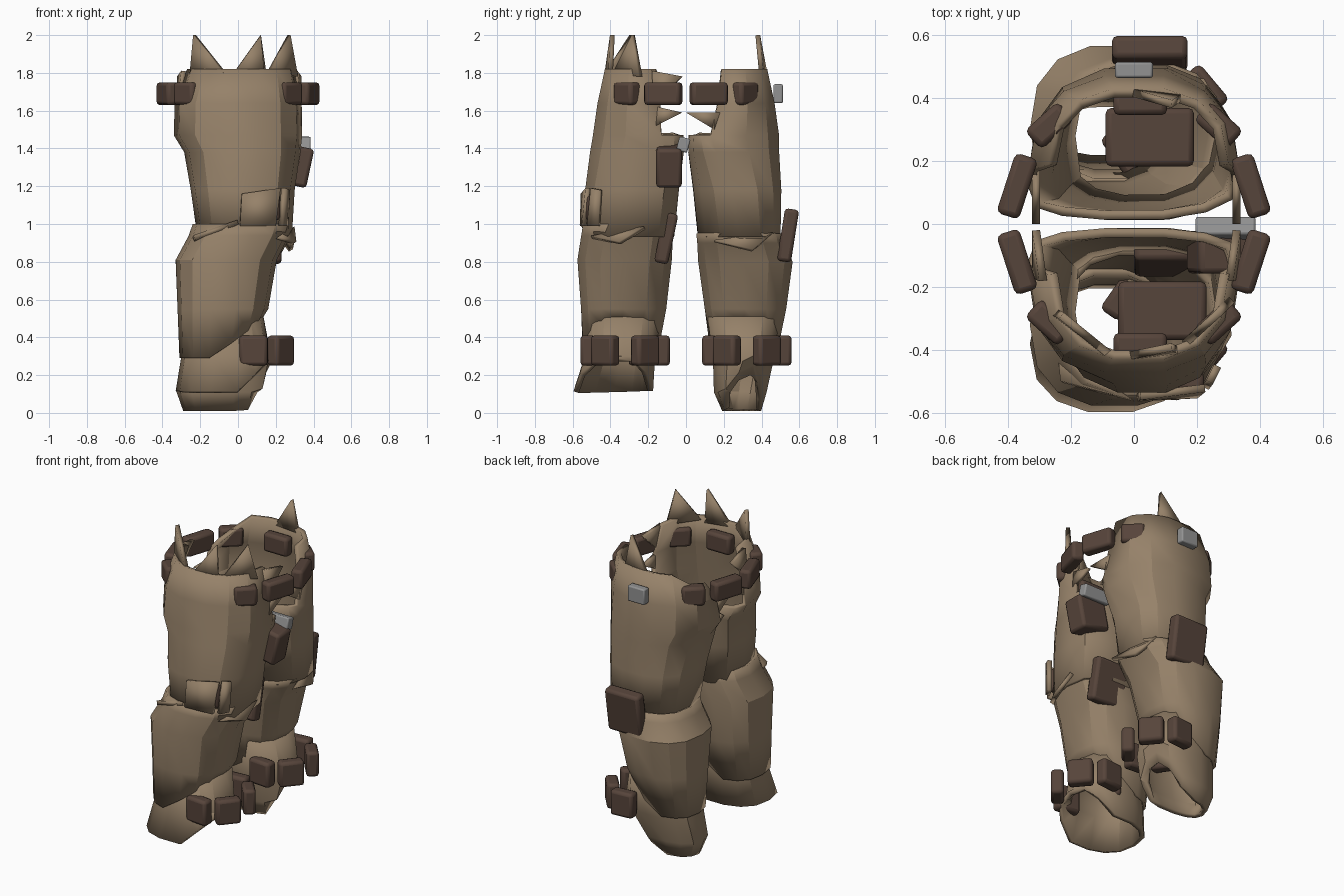
import bpy, bmesh, math
from mathutils import Matrix

if "Cube" in bpy.data.objects:
    bpy.data.objects.remove(bpy.data.objects["Cube"])


def material(name, rgb):
    m = bpy.data.materials.new(name)
    m.diffuse_color = (*rgb, 1)
    m.use_nodes = True
    m.node_tree.nodes["Principled BSDF"].inputs["Base Color"].default_value = m.diffuse_color
    return m


TAN = material("tan cloth", (0.305, 0.222, 0.142))
BROWN = material("dark leather", (0.094, 0.058, 0.043))
GREY = material("grey metal", (0.29, 0.29, 0.29))
SEG = 7  # segments on each half of a cloth ring


def finish(name, bm, mat, thick=0.0, bevel=0.0):
    me = bpy.data.meshes.new(name)
    bm.to_mesh(me)
    bm.free()
    ob = bpy.data.objects.new(name, me)
    bpy.context.collection.objects.link(ob)
    me.materials.append(mat)
    if thick:
        s = ob.modifiers.new("thickness", 'SOLIDIFY')
        s.thickness, s.offset = thick, -1
    if bevel:
        b = ob.modifiers.new("bevel", 'BEVEL')
        b.width, b.segments = bevel, 2
    bpy.ops.object.select_all(action='DESELECT')
    ob.select_set(True)
    bpy.context.view_layer.objects.active = ob
    bpy.ops.object.shade_smooth_by_angle(angle=math.radians(28))
    return ob


def spow(v, e):
    return math.copysign(abs(v) ** e, v)


def sleeve(name, side, rings, open_above=9.0, hem=None, square=(0.8, 0.8)):
    """Cloth tube from rings (z, x0, x1, y_outer, y_mid, y_inner).
    side is -1 or 1; inner faces above open_above are left out.
    hem = (start, slope, y share) cuts the lower edge at a slant.
    square = roundness of the inner right and inner left corners."""
    bm = bmesh.new()
    loops = []
    for z, x0, x1, yo, ym, yi in rings:
        loop = []
        for i in range(2 * SEG):
            a = math.pi * i / SEG
            c, s = spow(math.cos(a), 0.85), math.sin(a)
            s = spow(s, 0.8 if s >= 0 else square[0 if c > 0 else 1])
            x = (x0 + x1) / 2 + (x1 - x0) / 2 * c
            y = ym + (yo - ym) * s if s >= 0 else ym + (ym - yi) * s
            zz = z
            if hem:
                along = x + hem[2] * (y - 0.32) - hem[0]
                zz = max(z, rings[-1][0] + hem[1] * max(0, along))
            elif z > 1.8 and side > 0 and x < -0.2:
                zz = z - 1.4 * (-0.2 - x)  # torn low corner of the waist
            loop.append(bm.verts.new((x, side * y, zz)))
        loops.append(loop)
    n = 2 * SEG
    for k in range(len(loops) - 1):
        up, low = loops[k], loops[k + 1]
        for i in range(n):
            if i >= SEG and rings[k][0] > open_above:
                continue
            j = (i + 1) % n
            # skip cloth that lies wholly below the slanted hem
            if up[i].co.z - low[i].co.z < 0.004 and up[j].co.z - low[j].co.z < 0.004:
                continue
            f = (up[i], low[i], low[j], up[j])
            bm.faces.new(f if side > 0 else f[::-1])
    loose = [v for v in bm.verts if not v.link_faces]
    bmesh.ops.delete(bm, geom=loose, context='VERTS')
    return finish(name, bm, TAN, 0.03)


def shard(name, *pts, thick=0.025):
    """Torn flap of cloth."""
    bm = bmesh.new()
    bm.faces.new([bm.verts.new(p) for p in pts])
    ob = finish(name, bm, TAN, thick)
    ob.modifiers["thickness"].offset = 0


def box(name, loc, size, rot=(0, 0, 0), mat=BROWN, bevel=0.018):
    bm = bmesh.new()
    bmesh.ops.create_cube(bm, size=1)
    bmesh.ops.scale(bm, vec=size, verts=bm.verts)
    for ax, ang in zip("XYZ", rot):
        bmesh.ops.rotate(bm, verts=bm.verts, matrix=Matrix.Rotation(math.radians(ang), 3, ax))
    bmesh.ops.translate(bm, vec=loc, verts=bm.verts)
    finish(name, bm, mat, bevel=bevel)


# thighs, open on the inner side above the crotch
for side, label, d, sq in ((-1, "near", 0.0, (0.6, 0.5)), (1, "far", -0.03, (0.95, 0.5))):
    sleeve(label + "_thigh", side, [
        (1.82, -0.27, 0.30, 0.435, 0.16 - d, 0.14),
        (1.64, -0.335, 0.335, 0.475, 0.14 - d, 0.08),
        (1.47, -0.34, 0.34, 0.50, 0.13, 0.012),
        (1.38, -0.285, 0.33, 0.515 + d / 2, 0.16, 0.01),
        (1.18, -0.25, 0.30, 0.54 + d, 0.24, 0.035),
        (0.93, -0.215, 0.285, 0.535 + d, 0.28, 0.06),
    ], open_above=1.5, square=sq)

# lower legs with bulging knees
sleeve("near_shin", -1, [
    (1.0, -0.24, 0.285, 0.55, 0.29, 0.065), (0.94, -0.26, 0.27, 0.56, 0.29, 0.065),
    (0.81, -0.33, 0.205, 0.58, 0.32, 0.07), (0.55, -0.32, 0.16, 0.56, 0.33, 0.10),
    (0.29, -0.31, 0.12, 0.55, 0.34, 0.15)], hem=(-0.14, 0.75, 0))
sleeve("far_shin", 1, [
    (0.95, -0.24, 0.285, 0.52, 0.28, 0.05), (0.90, -0.26, 0.26, 0.53, 0.28, 0.055),
    (0.80, -0.33, 0.205, 0.57, 0.30, 0.06), (0.55, -0.32, 0.15, 0.535, 0.31, 0.095),
    (0.29, -0.31, 0.11, 0.48, 0.31, 0.13)], hem=(-0.14, 0.75, 0))

# slanted ankle cuffs
sleeve("near_cuff", -1, [
    (0.51, -0.28, 0.135, 0.53, 0.33, 0.13), (0.3, -0.30, 0.17, 0.54, 0.34, 0.16),
    (0.115, -0.33, 0.18, 0.60, 0.38, 0.17)], hem=(0.0, 1.0, 0))
sleeve("far_cuff", 1, [
    (0.51, -0.28, 0.135, 0.50, 0.31, 0.11), (0.27, -0.30, 0.18, 0.465, 0.30, 0.14),
    (0.11, -0.325, 0.15, 0.43, 0.28, 0.145),
    (0.01, -0.29, 0.12, 0.40, 0.28, 0.19)], hem=(-0.02, 1.4, 0.6))

# torn points at the waist
shard("near_left_spike", (-0.23, -0.29, 2.0), (-0.25, -0.28, 1.78), (-0.07, -0.42, 1.80))
shard("near_middle_spike", (0.12, -0.39, 2.0), (-0.03, -0.42, 1.79), (0.14, -0.40, 1.78))
shard("near_right_spike", (0.27, -0.28, 2.0), (0.16, -0.38, 1.80), (0.31, -0.24, 1.78))
shard("far_spike", (0.12, 0.38, 2.0), (-0.02, 0.42, 1.79), (0.15, 0.40, 1.79))

# torn strips at the side openings
for x, n in ((0.325, "right"), (-0.31, "left")):
    shard("near_%s_upper_tear" % n, (x * 0.93, -0.18, 1.81), (x, -0.02, 1.78), (x, -0.17, 1.64))
    shard("near_%s_lower_tear" % n, (x, -0.16, 1.52), (x, -0.02, 1.59), (x, -0.15, 1.62))
    shard("far_%s_lower_tear" % n, (x, 0.15, 1.50), (x, 0.0, 1.59), (x, 0.18, 1.59))

# knee hem flaps and the flap over the front pocket
shard("near_hem_flap", (0.21, -0.50, 0.93), (0.29, -0.22, 0.98), (0.30, -0.35, 0.90))
shard("far_hem_flap", (0.21, 0.46, 0.95), (0.29, 0.15, 0.91), (0.28, 0.35, 0.86))
shard("near_hem_left_flap", (-0.23, -0.50, 0.93), (-0.24, -0.40, 0.90), (0.0, -0.56, 1.01))
shard("pocket_flap", (0.02, -0.545, 1.16), (0.01, -0.55, 0.99), (0.20, -0.54, 0.99),
      (0.225, -0.52, 1.19))
shard("pocket_flap_side", (0.24, -0.50, 1.19), (0.225, -0.52, 0.99), (0.255, -0.46, 0.99),
      (0.265, -0.45, 1.18))

# waist pouches
for sx in (-1, 1):
    for sy in (-1, 1):
        tag = ("right" if sx > 0 else "left") + ("_far" if sy > 0 else "_near")
        box("side_pouch_" + tag, (sx * 0.37, sy * 0.12, 1.69), (0.075, 0.20, 0.12),
            (0, 0, sx * sy * 18))
        box("corner_pouch_" + tag, (sx * 0.268, sy * 0.312, 1.69), (0.08, 0.14, 0.12),
            (0, 0, sx * sy * 48))
for s, n in ((-1, "near"), (1, "far")):
    box(n + "_inside_pouch", (0.02, s * 0.38, 1.69), (0.17, 0.07, 0.12))
    # large packs carried inside the legs
    box(n + "_inner_pack", (0.07 - 0.02 * s, s * 0.275, 1.07), (0.28, 0.185, 0.12))

# thigh pouches
box("hip_pouch", (0.284, -0.09, 1.313), (0.20, 0.135, 0.21), (0, 12, 0))
box("rear_pouch", (0.05, 0.54, 0.94), (0.24, 0.075, 0.28), (-9, 0, 0))
box("inner_thigh_pouch", (0.115, -0.105, 0.925), (0.23, 0.075, 0.27), (-12, 0, 0))
box("front_pocket", (0.095, -0.50, 1.09), (0.255, 0.06, 0.14))

# ankle pouches in a ring around each slanted hem
for s, n in ((-1, "near"), (1, "far")):
    for i, a in enumerate((40, -40, 95, -95, 215)):
        r = math.radians(a) * s
        reach = 0.195 if abs(a) == 95 else 0.165
        box("%s_ankle_pouch_%d" % (n, i + 1),
            (0.10 + reach * math.cos(r), s * 0.322 + reach * math.sin(r), 0.33),
            (0.075, 0.15, 0.16), (0, 0, a * s))

# metal buckles
box("rear_buckle", (0.0, 0.488, 1.69), (0.12, 0.05, 0.10), mat=GREY, bevel=0.008)
box("hip_buckle", (0.29, -0.014, 1.42), (0.19, 0.06, 0.075), (-15, 0, 0), GREY, 0.008)
